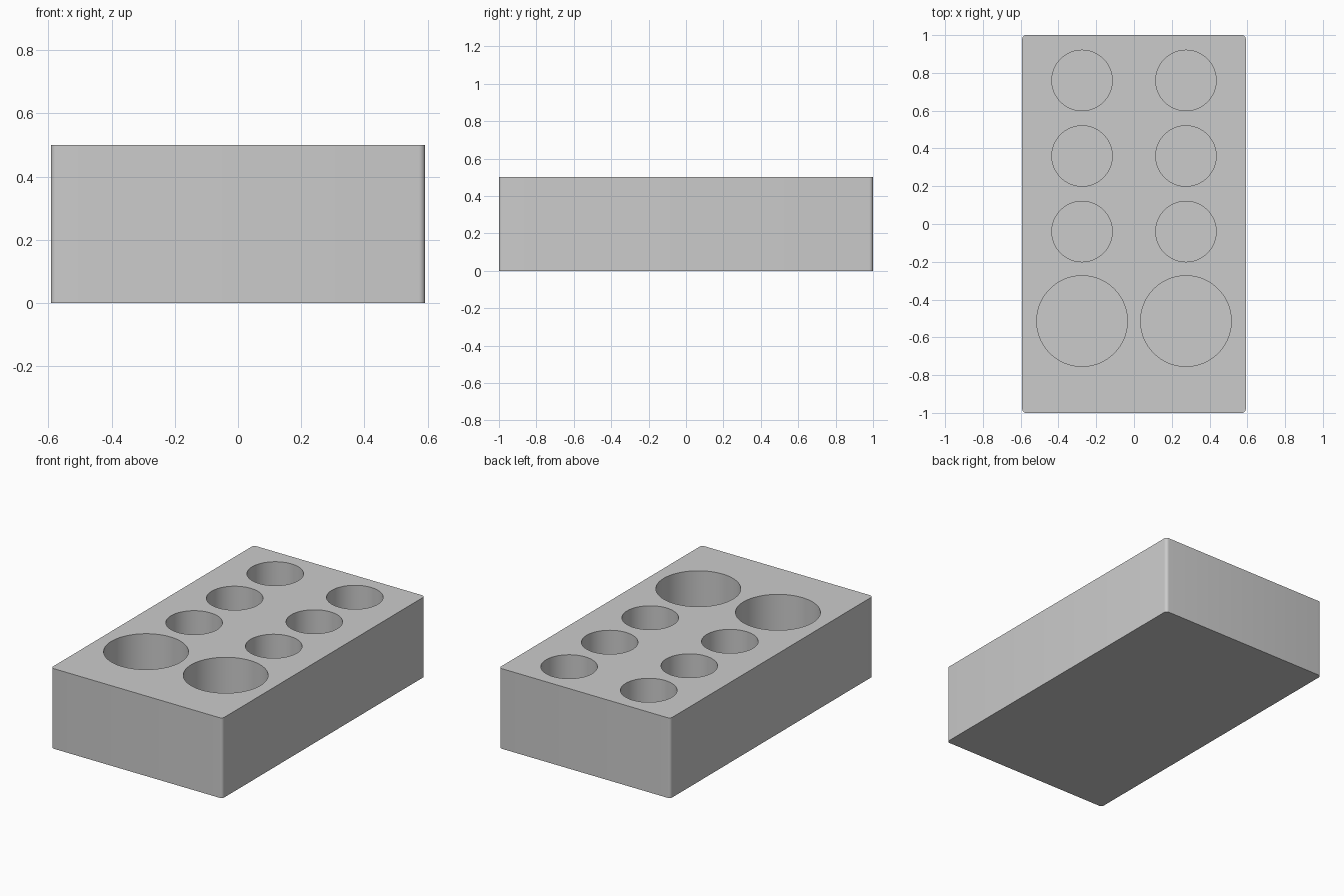
import bpy

HEIGHT, WIDTH, LENGTH, FLOOR = 0.5, 1.184, 2.0, 0.08

cube = bpy.data.objects.get("Cube")
if cube:
    bpy.data.objects.remove(cube, do_unlink=True)

grey = bpy.data.materials.new("plain grey")
grey.use_nodes = True
colour = (0.6, 0.6, 0.6, 1)
grey.diffuse_color = colour
grey.node_tree.nodes["Principled BSDF"].inputs["Base Color"].default_value = colour

# Solid block with rounded upright corners
bpy.ops.mesh.primitive_cube_add(size=1, location=(0, 0, HEIGHT / 2))
block = bpy.context.object
block.name = "holder_block"
block.scale = (WIDTH, LENGTH, HEIGHT)
bpy.ops.object.transform_apply(location=True, rotation=False, scale=True)
block.data.materials.append(grey)

weights = block.data.attributes.new("bevel_weight_edge", "FLOAT", "EDGE")
for edge in block.data.edges:
    a, b = (block.data.vertices[i].co for i in edge.vertices)
    weights.data[edge.index].value = float(abs(a.z - b.z) > 0.1)
bevel = block.modifiers.new("rounded_corners", "BEVEL")
bevel.limit_method = "WEIGHT"
bevel.width = 0.02
bevel.segments = 6


# Round blind pockets sunk from the top
def sink_pocket(x, y, radius):
    depth = HEIGHT - FLOOR + 0.1
    bpy.ops.mesh.primitive_cylinder_add(vertices=96, radius=radius, depth=depth,
                                        location=(x, y, FLOOR + depth / 2))
    cutter = bpy.context.object
    cutter.name = "pocket_cutter"
    cutter.hide_render = True
    cutter.data.materials.append(grey)
    cut = block.modifiers.new("pocket", "BOOLEAN")
    cut.operation = "DIFFERENCE"
    cut.solver = "EXACT"
    cut.object = cutter
    return cutter


cutters = []
for x in (-0.275, 0.275):
    cutters.append(sink_pocket(x, -0.514, 0.24))
    for row in range(3):
        cutters.append(sink_pocket(x, 0.76 - 0.4 * row, 0.16))

# Apply the cuts, then smooth the round walls
bpy.ops.object.select_all(action="DESELECT")
block.select_set(True)
bpy.context.view_layer.objects.active = block
for name in [m.name for m in block.modifiers]:
    bpy.ops.object.modifier_apply(modifier=name)
for cutter in cutters:
    bpy.data.objects.remove(cutter, do_unlink=True)
bpy.ops.object.shade_smooth_by_angle()
